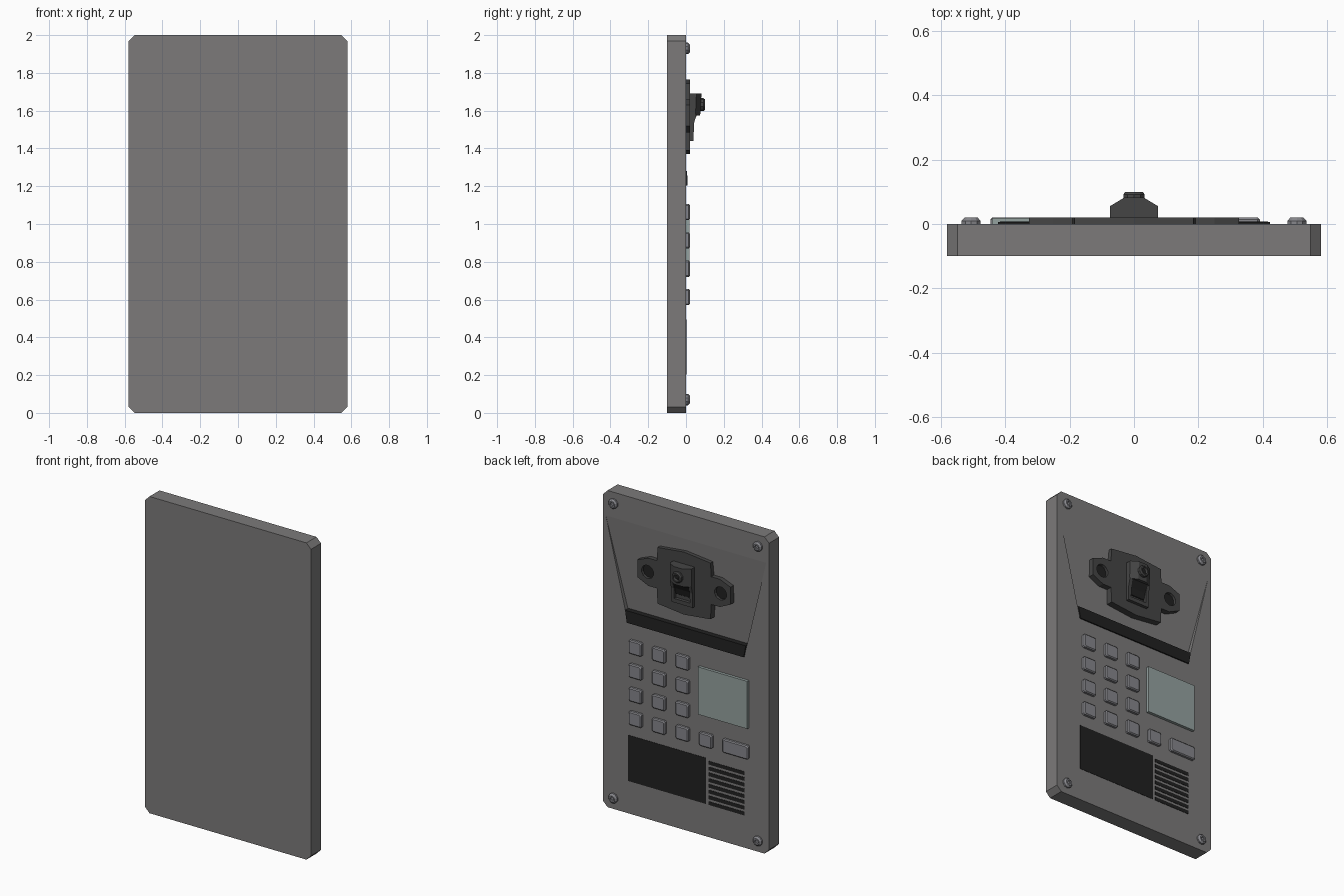
import bpy, bmesh, math
from mathutils import Vector

if "Cube" in bpy.data.objects:
    bpy.data.objects.remove(bpy.data.objects["Cube"])


def material(name, rgb):
    m = bpy.data.materials.new(name)
    m.diffuse_color = (*rgb, 1)
    m.use_nodes = True
    m.node_tree.nodes["Principled BSDF"].inputs["Base Color"].default_value = m.diffuse_color
    return m


PANEL = material("panel_grey", (0.2, 0.195, 0.195))
KEY = material("key_grey", (0.24, 0.24, 0.26))
DISPLAY = material("display_glass", (0.3, 0.36, 0.35))
DARK = material("dark_plate", (0.06, 0.06, 0.06))
BLACK = material("black", (0.015, 0.015, 0.015))


def finish(name, bm, mat):
    bmesh.ops.recalc_face_normals(bm, faces=bm.faces)
    me = bpy.data.meshes.new(name)
    bm.to_mesh(me)
    bm.free()
    ob = bpy.data.objects.new(name, me)
    bpy.context.collection.objects.link(ob)
    if mat:
        me.materials.append(mat)
    return ob


def loft(name, rings, mat):
    """Closed solid through rings of 3D points."""
    bm = bmesh.new()
    rows = [[bm.verts.new(p) for p in r] for r in rings]
    n = len(rows[0])
    for a, b in zip(rows, rows[1:]):
        for i in range(n):
            j = (i + 1) % n
            bm.faces.new((a[i], a[j], b[j], b[i]))
    bm.faces.new(rows[0])
    bm.faces.new(rows[-1])
    return finish(name, bm, mat)


def prism(name, xz, y0, y1, mat):
    return loft(name, [[(x, y, z) for x, z in xz] for y in (y0, y1)], mat)


def box(name, x0, x1, y0, y1, z0, z1, mat):
    return prism(name, [(x0, z0), (x1, z0), (x1, z1), (x0, z1)], y0, y1, mat)


def octagon(x0, x1, z0, z1, c):
    return [(x0 + c, z0), (x1 - c, z0), (x1, z0 + c), (x1, z1 - c),
            (x1 - c, z1), (x0 + c, z1), (x0, z1 - c), (x0, z0 + c)]


def turned(name, x, z, profile, sides, mat):
    """Round part about a y axis, profile = (radius, y)."""
    return loft(name, [[(x + r * math.cos(math.tau * (i + .5) / sides), y,
                         z + r * math.sin(math.tau * (i + .5) / sides))
                        for i in range(sides)] for r, y in profile], mat)


def cut(ob, cutter):
    m = ob.modifiers.new("cut", 'BOOLEAN')
    m.operation = 'DIFFERENCE'
    m.solver = 'EXACT'
    m.object = cutter
    cutter.hide_render = True
    cutter.hide_set(True)
    cutter.display_type = 'WIRE'


# Main panel with sloped camera recess
panel = prism("panel", octagon(-.58, .58, 0, 2, .032), -.1, 0, PANEL)
recess = loft("recess_cutter", [
    [(-.565, .001, 1.86), (.565, .001, 1.86), (.565, .1, 1.86), (-.565, .1, 1.86)],
    [(-.408, -.03, 1.21), (.408, -.03, 1.21), (.408, .1, 1.21), (-.408, .1, 1.21)]], None)
cut(panel, recess)

# Dark strip closing the bottom of the recess
loft("recess_strip", [
    [(-.408, -.035, 1.205), (.408, -.035, 1.205), (.408, .008, 1.205), (-.408, .008, 1.205)],
    [(-.422, -.035, 1.28), (.422, -.035, 1.28), (.422, .006, 1.28), (-.422, .006, 1.28)]], BLACK)

# Corner screws
for sx in (-1, 1):
    for z in (.07, 1.93):
        turned("corner_screw", sx * .505, z,
               [(.031, -.01), (.031, .01), (.021, .02), (.012, .02), (.010, .012)], 10, KEY)


# Keypad
def key(name, x, z, w):
    h = .043
    rings = []
    for inset, y in ((0, -.01), (0, .014), (.006, .02)):
        rings.append([(px, y, pz) for px, pz in
                      octagon(x - w + inset, x + w - inset, z - h + inset, z + h - inset, .007)])
    loft(name, rings, KEY)


for row in range(4):
    for col in range(3):
        key("key", .345 - .164 * col, 1.063 - .15 * row, .045)
key("extra_key", -.147, .613, .045)
key("wide_key", -.355, .613, .09)

# Display
box("display", -.44, -.095, -.01, .018, .765, 1.065, DISPLAY)

# Lower black window and speaker slots
box("lower_window", -.14, .405, -.01, .002, .205, .495, BLACK)
for i in range(8):
    z = .47 - .0364 * i
    box("speaker_slot", -.41, -.16, -.01, .002, z - .011, z + .011, BLACK)

# Camera mounting plate with two winged ears
half = [(0, 1.37), (.185, 1.39), (.19, 1.485), (.25, 1.485), (.325, 1.52),
        (.325, 1.63), (.25, 1.66), (.19, 1.66), (.185, 1.745), (0, 1.765)]
outline = half + [(-x, z) for x, z in half[-2:0:-1]]
plate = prism("camera_plate", outline, -.03, .02, DARK)
for sx in (-1, 1):
    hole = turned("ear_hole_cutter", sx * .255, 1.572, [(.042, 0), (.042, .05)], 12, None)
    cut(plate, hole)
    turned("ear_hole", sx * .255, 1.572, [(.041, -.01), (.041, .004)], 12, BLACK)


# Camera housing with a pointed front
def chevron(z, y_side, y_mid):
    return [(-.075, .01, z), (.075, .01, z), (.075, y_side, z), (.03, y_mid, z),
            (-.03, y_mid, z), (-.075, y_side, z)]


loft("camera_housing", [chevron(1.575, .05, .075), chevron(1.69, .055, .082)], DARK)

# Lens
turned("lens_ring", 0, 1.632,
       [(.035, .06), (.035, .092), (.028, .1), (.02, .1), (.016, .086)], 10, DARK)
turned("lens_glass", 0, 1.632, [(.017, .08), (.012, .09)], 10, BLACK)

# Frame below the housing, with a sloped inner throat
for sx in (-1, 1):
    loft("frame_rail", [[(sx * x, y, z) for y, z in
                         ((.01, 1.44), (.04, 1.44), (.042, 1.53), (.055, 1.58), (.01, 1.58))]
                        for x in (.055, .075)], DARK)
box("frame_sill", -.056, .056, .01, .04, 1.44, 1.465, DARK)
loft("throat", [[(x, y, z) for y, z in
                 ((.01, 1.48), (.024, 1.49), (.034, 1.53), (.06, 1.58), (.01, 1.58))]
                for x in (-.056, .056)], BLACK)
